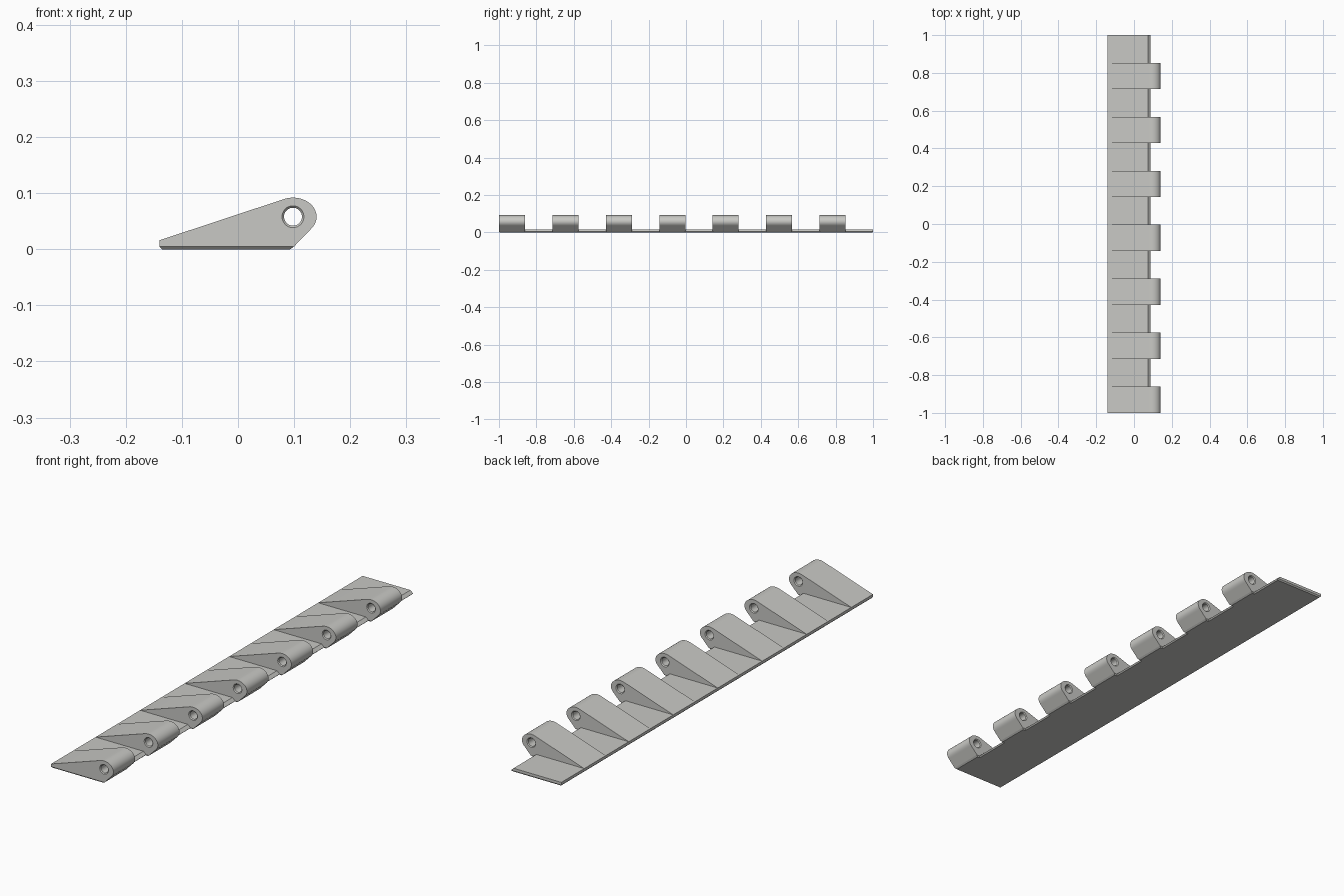
import bpy, bmesh, math

if "Cube" in bpy.data.objects:
    bpy.data.objects.remove(bpy.data.objects["Cube"])

COUNT = 7                 # knuckles along the leaf
PITCH = 2 / COUNT
WIDTH = 0.139             # knuckle length along y
PIN = (0.098, 0.058)      # pin axis (x, z)

grey = bpy.data.materials.new("light grey")
grey.diffuse_color = (0.58, 0.58, 0.555, 1)
grey.use_nodes = True
grey.node_tree.nodes["Principled BSDF"].inputs["Base Color"].default_value = grey.diffuse_color


def finish(bm, name):
    bmesh.ops.recalc_face_normals(bm, faces=bm.faces)
    mesh = bpy.data.meshes.new(name)
    bm.to_mesh(mesh)
    bm.free()
    mesh.materials.append(grey)
    obj = bpy.data.objects.new(name, mesh)
    bpy.context.collection.objects.link(obj)
    bpy.ops.object.select_all(action='DESELECT')
    obj.select_set(True)
    bpy.context.view_layer.objects.active = obj
    bpy.ops.object.shade_smooth_by_angle(angle=math.radians(25))
    return obj


def loft(bm, rings):
    """Skin between successive closed rings of points; return the vertex rings."""
    vs = [[bm.verts.new(p) for p in ring] for ring in rings]
    for a, b in zip(vs, vs[1:]):
        for i in range(len(a)):
            j = (i + 1) % len(a)
            bm.faces.new((a[i], a[j], b[j], b[i]))
    return vs


def slab(name, layers):
    """Flat block from layers of (x0, x1, y0, y1, z)."""
    bm = bmesh.new()
    vs = loft(bm, [[(x0, y0, z), (x1, y0, z), (x1, y1, z), (x0, y1, z)]
                   for x0, x1, y0, y1, z in layers])
    bm.faces.new(vs[0])
    bm.faces.new(vs[-1])
    return finish(bm, name)


def knuckle(name, y0):
    y1 = y0 + WIDTH
    # wedge outline with an oval nose around the pin
    outline = [(-0.14, 0.005), (0.10, 0.005)]
    for i in range(25):
        t = math.radians(-41 + 153 * i / 24)
        outline.append((PIN[0] + 0.042 * math.cos(t), PIN[1] + 0.034 * math.sin(t)))
    outline.append((-0.14, 0.016))
    bm = bmesh.new()
    outer = loft(bm, [[(x, y, z) for x, z in outline] for y in (y0, y1)])

    # pin hole with countersunk mouths
    def circle(r, y):
        return [(PIN[0] + r * math.cos(math.tau * k / 32), y,
                 PIN[1] + r * math.sin(math.tau * k / 32)) for k in range(32)]
    hole = loft(bm, [circle(0.0195, y0), circle(0.016, y0 + 0.0035),
                     circle(0.016, y1 - 0.0035), circle(0.0195, y1)])
    # end faces around the hole
    for a, b in ((outer[0], hole[0]), (outer[1], hole[-1])):
        edges = [bm.edges.get((r[i], r[i - 1])) for r in (a, b) for i in range(len(r))]
        bmesh.ops.triangle_fill(bm, edges=edges, use_beauty=True)
    # underside
    return finish(bm, name)


# leaf plate with bevelled underside and sloped hinge edge
slab("leaf_plate", [(-0.135, 0.082, -0.995, 0.995, 0),
                    (-0.14, 0.087, -1, 1, 0.005),
                    (-0.14, 0.075, -1, 1, 0.016)])

# knuckles and the bevelled feet beneath them
for n in range(COUNT):
    y = -1 + n * PITCH
    knuckle(f"knuckle_{n + 1}", y)
    slab(f"knuckle_foot_{n + 1}", [(0.07, 0.093, y + 0.005, y + WIDTH - 0.005, 0),
                                   (0.07, 0.10, y, y + WIDTH, 0.005)])
